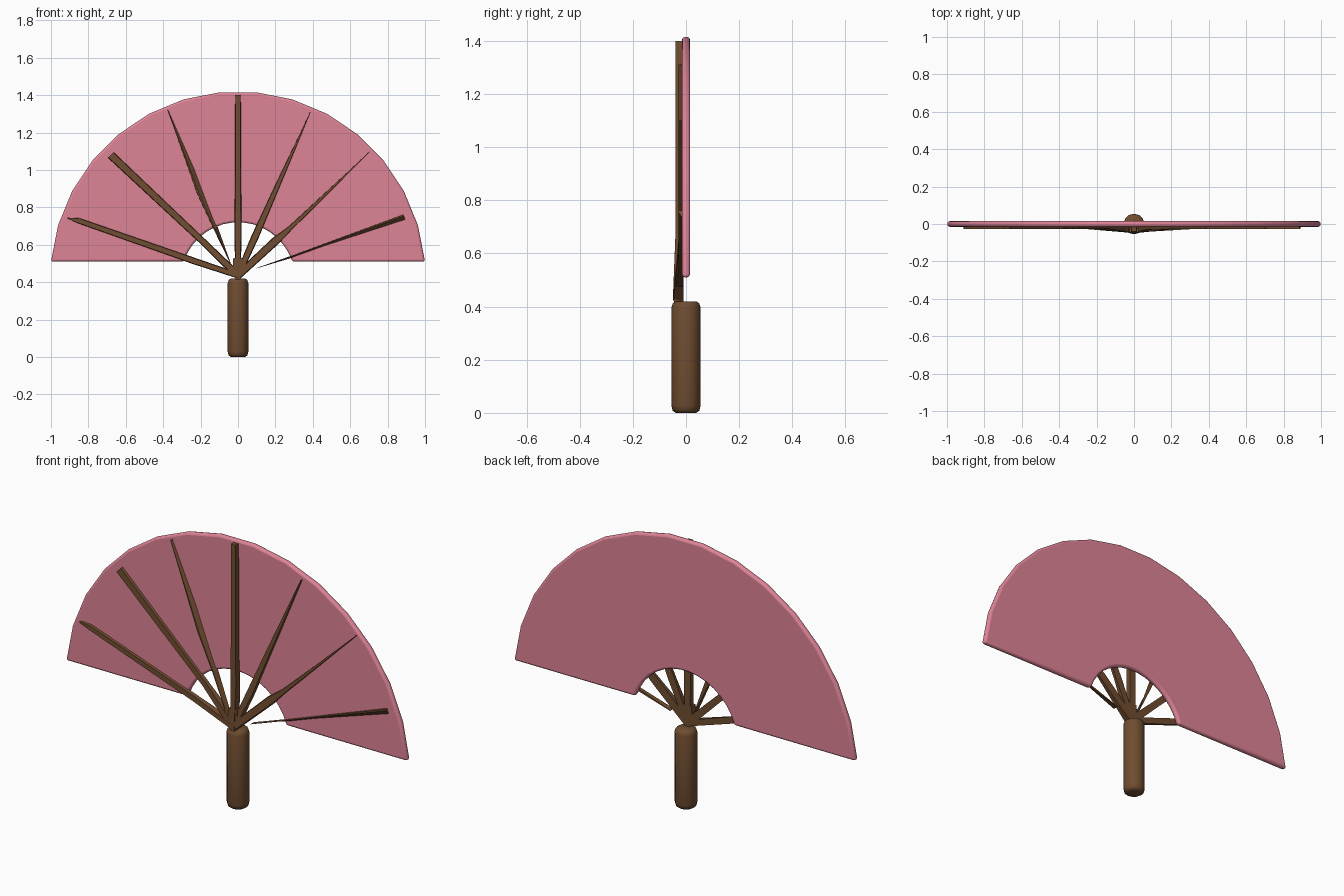
import bpy, bmesh
from math import sin, cos, pi, asin, radians
from mathutils import Vector

cube = bpy.data.objects.get("Cube")
if cube:
    bpy.data.objects.remove(cube, do_unlink=True)


def material(name, rgb):
    m = bpy.data.materials.new(name)
    m.use_nodes = True
    m.diffuse_color = (*rgb, 1)
    m.node_tree.nodes["Principled BSDF"].inputs["Base Color"].default_value = (*rgb, 1)
    return m


pink = material("pink_paper", (0.73, 0.23, 0.305))
brown = material("brown_wood", (0.162, 0.074, 0.030))


def finish(bm, name, mat, angle, bevel=0):
    bmesh.ops.recalc_face_normals(bm, faces=bm.faces)
    me = bpy.data.meshes.new(name)
    bm.to_mesh(me)
    bm.free()
    me.materials.append(mat)
    ob = bpy.data.objects.new(name, me)
    bpy.context.collection.objects.link(ob)
    if bevel:
        mod = ob.modifiers.new("rounded_edges", "BEVEL")
        mod.width, mod.segments = bevel, 3
        mod.limit_method = "ANGLE"
    bpy.ops.object.select_all(action="DESELECT")
    ob.select_set(True)
    bpy.context.view_layer.objects.active = ob
    bpy.ops.object.shade_smooth_by_angle(angle=radians(angle))
    return ob


def loft(rings):
    """Skin closed rings of equal size and cap both ends."""
    bm = bmesh.new()
    vs = [[bm.verts.new(p) for p in ring] for ring in rings]
    for a, b in zip(vs, vs[1:]):
        for i in range(len(a)):
            j = (i + 1) % len(a)
            bm.faces.new((a[i], a[j], b[j], b[i]))
    bm.faces.new(vs[0])
    bm.faces.new(vs[-1])
    return bm


# Paper leaf: half ring cut level along its lower edge
PIVOT, LOWER, HALF, STEPS = 0.4155, 0.51, 0.015, 15


def leaf_point(radius, t, y):
    start = asin((LOWER - PIVOT) / radius)
    a = start + (pi - 2 * start) * t
    return (radius * cos(a), y, PIVOT + radius * sin(a))


leaf = loft([[leaf_point(r, i / STEPS, y) for r, y in
              ((0.305, -HALF), (1.0045, -HALF), (1.0045, HALF), (0.305, HALF))]
             for i in range(STEPS + 1)])
finish(leaf, "paper_leaf", pink, 60, bevel=0.012)

# Handle: turned grip with chamfered ends
SIDES = 12
profile = [(0.038, 0.0), (0.050, 0.008), (0.055, 0.028),
           (0.055, 0.395), (0.050, 0.412), (0.038, 0.42)]
handle = loft([[(r * cos(2 * pi * i / SIDES), r * sin(2 * pi * i / SIDES), z)
                for i in range(SIDES)] for r, z in profile])
finish(handle, "handle", brown, 50)


# Ribs: stations of (x, z, width); the ridge sets where the front face lies
def rib(name, stations, ridge=(-0.8, 0.8), front=-0.028):
    first, last = stations[0], stations[-1]
    along = Vector((last[0] - first[0], 0, last[1] - first[1])).normalized()
    side = Vector((-along.z, 0, along.x))
    rings = []
    for x, z, w in stations:
        near = max(0, 1 - Vector((x, z - PIVOT)).length / 0.25)
        y = front + (-0.05 - front) * near
        mid = Vector((x, 0, z))
        rings.append([mid + side * (w / 2 * s) + Vector((0, d, 0)) for s, d in
                      ((-1, -0.010), (ridge[0], y), (ridge[1], y), (1, -0.010))])
    finish(loft(rings), name, brown, 30)


TURNED = (0.5, 0.95)
rib("rib_far_right", [(0, 0.435, 0.03), (-0.24, 0.515, 0.035),
                      (-0.85, 0.728, 0.03), (-0.91, 0.742, 0.006)])
rib("rib_mid_right", [(0, 0.435, 0.04), (-0.18, 0.61, 0.035), (-0.68, 1.08, 0.045)])
rib("rib_near_right", [(-0.04, 0.50, 0.003), (-0.12, 0.69, 0.025),
                       (-0.20, 0.88, 0.04), (-0.375, 1.32, 0.004)], TURNED)
rib("rib_centre", [(0, 0.425, 0.03), (0, 0.66, 0.038), (0, 1.40, 0.03)], front=-0.04)
rib("rib_near_left", [(0, 0.435, 0.03), (0.09, 0.64, 0.04),
                      (0.20, 0.89, 0.028), (0.387, 1.31, 0.003)])
rib("rib_mid_left", [(0, 0.435, 0.04), (0.20, 0.62, 0.045),
                     (0.28, 0.69, 0.025), (0.707, 1.10, 0.003)])
rib("rib_far_left", [(0.10, 0.475, 0.002), (0.30, 0.54, 0.012),
                     (0.89, 0.745, 0.036)], TURNED)

# Hub where the ribs gather above the grip
hub = loft([[(x * s, y, z) for x, y in ((-1, -0.045), (1, -0.045), (1, -0.01), (-1, -0.01))]
            for s, z in ((0.012, 0.415), (0.03, 0.46), (0.025, 0.53))])
finish(hub, "rib_hub", brown, 30)
